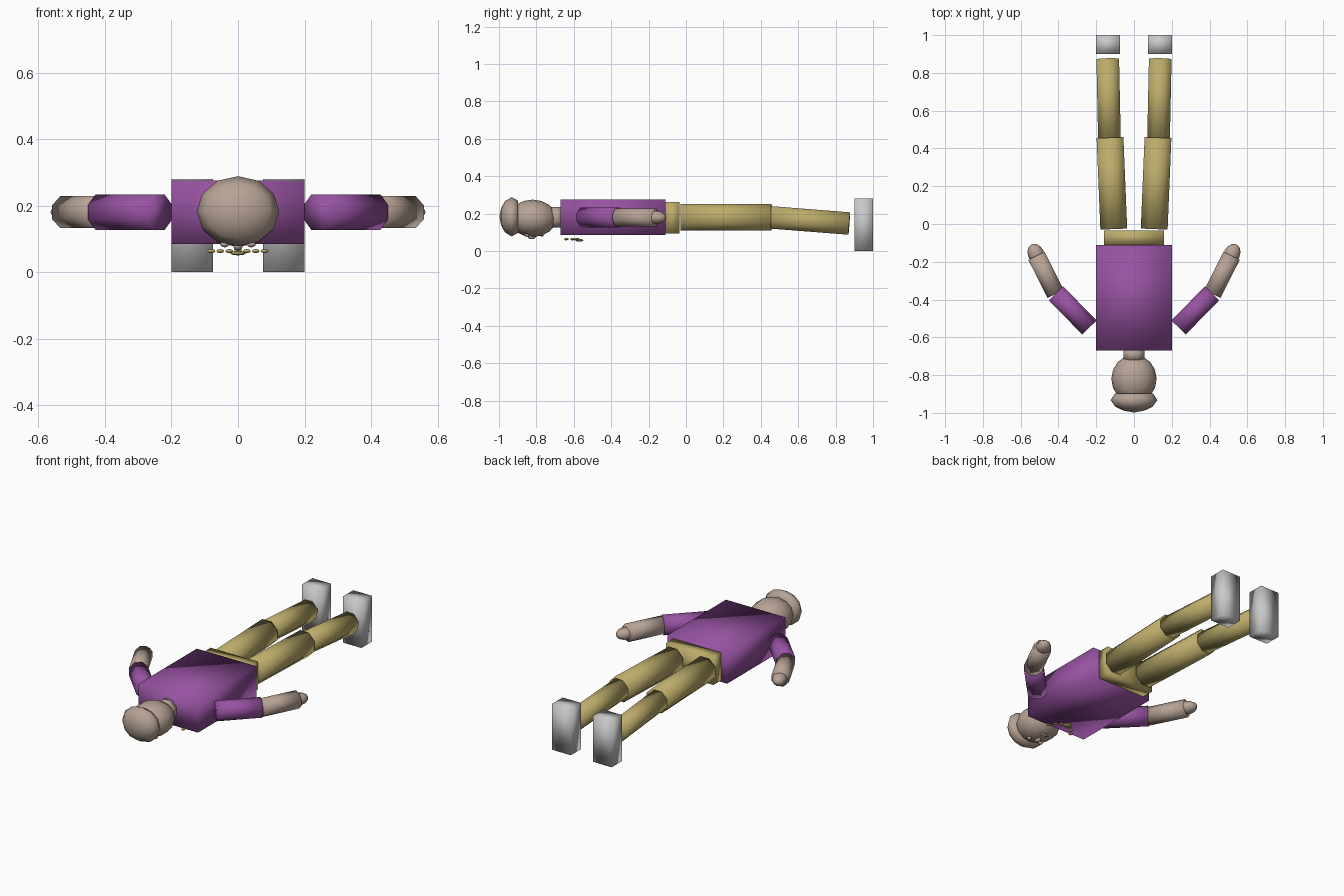
import bpy, bmesh, math
from mathutils import Vector, Matrix

if "Cube" in bpy.data.objects:
    bpy.data.objects.remove(bpy.data.objects["Cube"])


def material(name, rgb):
    m = bpy.data.materials.new(name)
    m.diffuse_color = (*rgb, 1)
    m.use_nodes = True
    m.node_tree.nodes["Principled BSDF"].inputs["Base Color"].default_value = m.diffuse_color
    return m


PURPLE = material("purple_cloth", (0.31, 0.085, 0.36))
KHAKI = material("khaki_cloth", (0.50, 0.41, 0.145))
SKIN = material("skin", (0.47, 0.365, 0.30))
GREY = material("light_grey", (0.58, 0.58, 0.58))
BRASS = material("brass", (0.48, 0.37, 0.12))


def finish(bm, name, mat):
    bmesh.ops.recalc_face_normals(bm, faces=bm.faces)
    for f in bm.faces:
        f.smooth = True
    me = bpy.data.meshes.new(name)
    bm.to_mesh(me)
    bm.free()
    me.materials.append(mat)
    ob = bpy.data.objects.new(name, me)
    bpy.context.collection.objects.link(ob)
    return ob


def box(name, mat, lo, hi):
    lo, hi = Vector(lo), Vector(hi)
    bm = bmesh.new()
    bmesh.ops.create_cube(bm, size=1, matrix=Matrix.Translation((lo + hi) / 2)
                          @ Matrix.Diagonal((*(hi - lo), 1)))
    return finish(bm, name, mat)


def tube(name, mat, a, b, apothem, n=8):
    """Capped prism between two points, with a flat side facing up."""
    a, b = Vector(a), Vector(b)
    d = (b - a).normalized()
    u = d.cross(Vector((0, 0, 1))).normalized()
    v = u.cross(d)
    r = apothem / math.cos(math.pi / n)
    bm = bmesh.new()
    rings = []
    for p in (a, b):
        ring = []
        for i in range(n):
            t = (i + 0.5) * math.tau / n
            ring.append(bm.verts.new(p + r * (u * math.cos(t) + v * math.sin(t))))
        rings.append(ring)
        bm.faces.new(ring)
    for i in range(n):
        j = (i + 1) % n
        bm.faces.new((rings[0][i], rings[0][j], rings[1][j], rings[1][i]))
    return finish(bm, name, mat)


def ball(name, mat, centre, radii, turn=0, seg=12, rings=8):
    """Ellipsoid with its poles along y, turned about z."""
    bm = bmesh.new()
    bmesh.ops.create_uvsphere(
        bm, u_segments=seg, v_segments=rings, radius=1,
        matrix=Matrix.Translation(centre) @ Matrix.Rotation(turn, 4, 'Z')
        @ Matrix.Diagonal((*radii, 1)) @ Matrix.Rotation(math.pi / 2, 4, 'X'))
    return finish(bm, name, mat)


def lathe(name, mat, profile, centre_z, squash, n=12):
    """Revolve (y, radius) points around the y axis, closed by fans or caps."""
    bm = bmesh.new()
    rings = []
    for y, r in profile:
        rings.append([bm.verts.new((r * math.sin(i * math.tau / n), y,
                                    centre_z + squash * r * math.cos(i * math.tau / n)))
                      for i in range(n)])
    for p, q in zip(rings, rings[1:]):
        for i in range(n):
            j = (i + 1) % n
            bm.faces.new((p[i], p[j], q[j], q[i]))
    bm.faces.new(rings[0])
    bm.faces.new(rings[-1])
    bmesh.ops.remove_doubles(bm, verts=bm.verts, dist=0.0005)
    return finish(bm, name, mat)


# Body
box("torso", PURPLE, (-0.2, -0.67, 0.085), (0.2, -0.11, 0.275))
box("hips", KHAKI, (-0.16, -0.11, 0.095), (0.16, -0.035, 0.263))

# Head, neck and crown
tube("neck", SKIN, (0, -0.72, 0.18), (0, -0.665, 0.18), 0.055)
ball("head", SKIN, (0, -0.82, 0.175), (0.12, 0.128, 0.1))
lathe("crown", SKIN, [(-0.897, 0.1), (-0.932, 0.124), (-0.968, 0.098),
                      (-0.988, 0.055), (-0.998, 0)], 0.183, 0.85)

# Face, looking down
ball("nose", SKIN, (0, -0.825, 0.077), (0.014, 0.022, 0.014), seg=8, rings=6)
ball("mouth", SKIN, (0, -0.77, 0.085), (0.03, 0.009, 0.007), seg=8, rings=6)

for side, s in (("left", -1), ("right", 1)):
    ball(f"{side}_eye", SKIN, (s * 0.04, -0.85, 0.084),
         (0.014, 0.011, 0.01), seg=8, rings=6)
    # Arm
    tube(f"{side}_sleeve", PURPLE, (s * 0.236, -0.548, 0.18),
         (s * 0.413, -0.367, 0.18), 0.053)
    tube(f"{side}_forearm", SKIN, (s * 0.415, -0.37, 0.18),
         (s * 0.517, -0.168, 0.18), 0.048)
    ball(f"{side}_hand", SKIN, (s * 0.518, -0.16, 0.18),
         (0.043, 0.058, 0.036), turn=-s * 0.45, seg=8, rings=6)
    # Leg
    tube(f"{side}_thigh", KHAKI, (s * 0.107, -0.027, 0.18),
         (s * 0.127, 0.457, 0.18), 0.071)
    tube(f"{side}_shin", KHAKI, (s * 0.13, 0.452, 0.18),
         (s * 0.139, 0.873, 0.147), 0.06)
    x0, x1 = sorted((s * 0.075, s * 0.2))
    box(f"{side}_foot", GREY, (x0, 0.9, 0), (x1, 1, 0.28))

# Necklace below the chest: a drooping row of beads and a pendant
for i in range(7):
    t = (i - 3) / 3
    ball(f"bead_{i + 1}", BRASS, (0.08 * t, -0.58 - 0.06 * t * t, 0.063),
         (0.012, 0.012, 0.006), seg=8, rings=6)
ball("pendant", BRASS, (0, -0.57, 0.057), (0.024, 0.022, 0.007), seg=8, rings=6)
